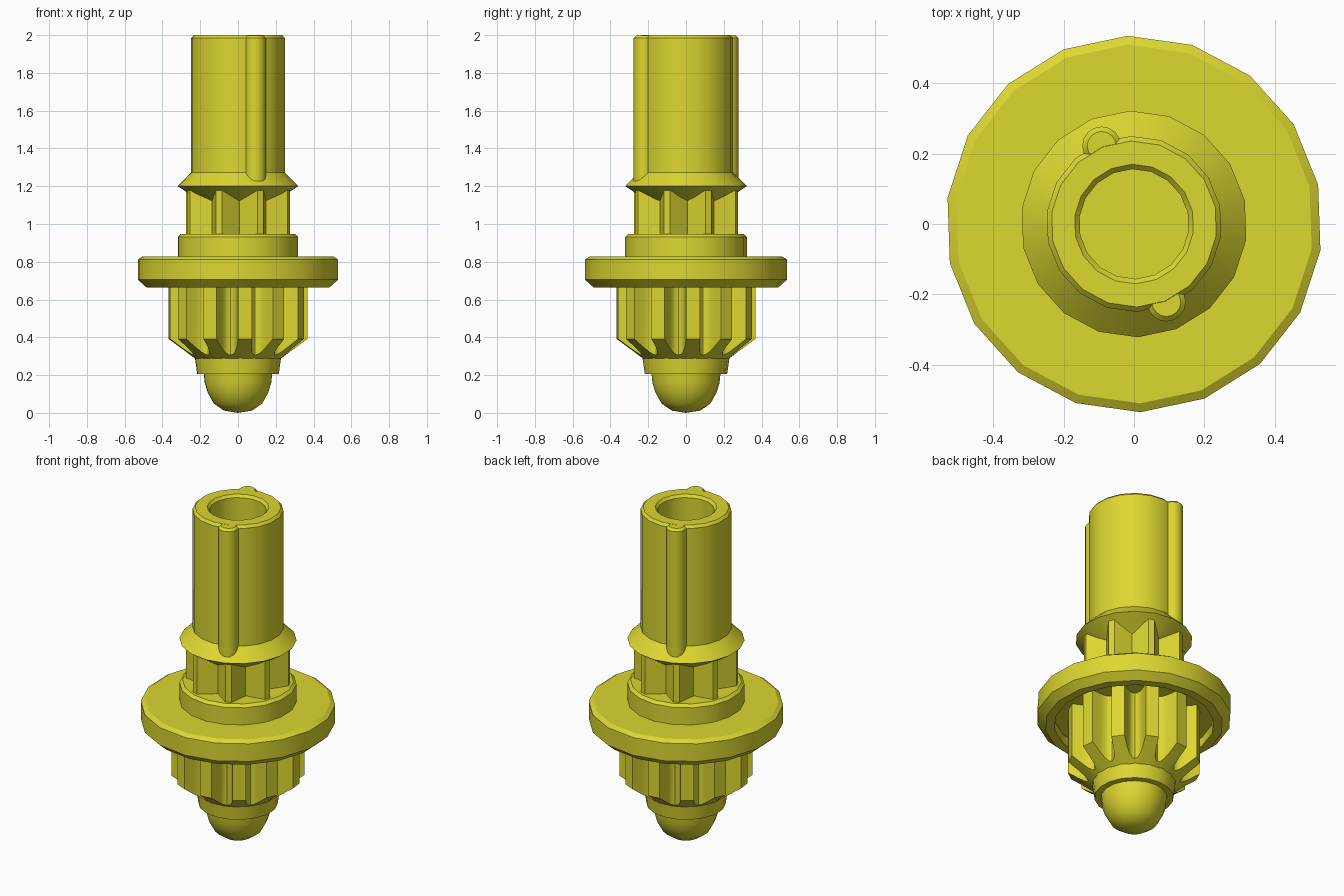
import bpy, bmesh, math
from math import sin, cos, radians, pi

if "Cube" in bpy.data.objects:
    bpy.data.objects.remove(bpy.data.objects["Cube"])

yellow = bpy.data.materials.new("olive yellow")
yellow.diffuse_color = (0.72, 0.68, 0.03, 1)
yellow.use_nodes = True
yellow.node_tree.nodes["Principled BSDF"].inputs["Base Color"].default_value = yellow.diffuse_color


def finish(name, bm, angle=28):
    bmesh.ops.recalc_face_normals(bm, faces=bm.faces)
    mesh = bpy.data.meshes.new(name)
    bm.to_mesh(mesh)
    bm.free()
    mesh.materials.append(yellow)
    ob = bpy.data.objects.new(name, mesh)
    bpy.context.collection.objects.link(ob)
    bpy.ops.object.select_all(action='DESELECT')
    ob.select_set(True)
    bpy.context.view_layer.objects.active = ob
    bpy.ops.object.shade_smooth_by_angle(angle=radians(angle))
    return ob


def skin(bm, rings):
    """Join a list of equal-length vertex rings."""
    for a, b in zip(rings, rings[1:]):
        n = len(a)
        for i in range(n):
            j = (i + 1) % n
            bm.faces.new((a[i], a[j], b[j], b[i]))


def lathe(name, profile, sides=18, phase=2, center=(0, 0)):
    """Revolve (radius, z) points; points on the axis collapse to one vertex."""
    bm = bmesh.new()
    rings = [[bm.verts.new((center[0] + r * cos(2 * pi * i / sides + radians(phase + 90)),
                            center[1] + r * sin(2 * pi * i / sides + radians(phase + 90)), z))
              for i in range(sides)] for r, z in profile]
    skin(bm, rings)
    bmesh.ops.remove_doubles(bm, verts=bm.verts, dist=1e-5)
    return finish(name, bm)


def fluted(name, tooth, count, phase, start, end, core, angle=28):
    """Toothed column: tooth = (degrees, radius) points; start/end give z from radius."""
    bm = bmesh.new()
    pts = [(radians(phase + 360 * k / count + a), r) for k in range(count) for a, r in tooth]

    def ring(radius, z):
        return [bm.verts.new((radius(r) * cos(a), radius(r) * sin(a), z(radius(r))))
                for a, r in pts]
    skin(bm, [ring(lambda r: core, start), ring(lambda r: r, start),
              ring(lambda r: r, end), ring(lambda r: core, end)])
    return finish(name, bm, angle)


# Rounded tip and its short neck
lathe("tip_dome", [(0, 0), (0.075, 0.012), (0.13, 0.05), (0.163, 0.11),
                   (0.178, 0.16), (0.184, 0.22), (0, 0.22)])
lathe("tip_neck", [(0, 0.205), (0.218, 0.205), (0.23, 0.29), (0, 0.29)])

# Lower gear with round valleys and a tapered lower end
fluted("lower_gear",
       [(-5.8, 0.367), (5.8, 0.367), (7.2, 0.31), (9, 0.276), (12, 0.257),
        (15, 0.252), (18, 0.257), (21, 0.276), (22.8, 0.31)],
       12, -84, lambda r: 0.29 + (r - 0.23) * 0.74, lambda r: 0.73, 0.2, 34)

# Wide disc, hollow underneath
lathe("disc", [(0, 0.72), (0.44, 0.72), (0.44, 0.665), (0.49, 0.665), (0.535, 0.705),
               (0.535, 0.812), (0.51, 0.828), (0, 0.828)])
lathe("disc_step", [(0, 0.82), (0.322, 0.82), (0.322, 0.932), (0.305, 0.948), (0, 0.948)])

# Upper ridged neck with V-shaped valleys
fluted("upper_neck", [(-3.5, 0.287), (3.5, 0.287), (22.5, 0.203)], 8, -90 + 24.5,
       lambda r: 0.94, lambda r: 1.2 - (0.32 - r) * 0.66, 0.12, 15)

# Collar, coned above and below
lathe("collar", [(0, 1.1), (0.17, 1.1), (0.322, 1.2), (0.25, 1.272), (0, 1.272)])

# Hollow shaft
lathe("shaft", [(0, 1.25), (0.25, 1.25), (0.25, 1.985), (0.236, 2.0), (0.17, 2.0),
                (0.156, 1.985), (0.156, 1.3), (0, 1.3)])

# Two opposite key ribs running down into the collar
for side, name in ((1, "front_rib"), (-1, "back_rib")):
    lathe(name, [(0, 1.2), (0.055, 1.2), (0.055, 1.985), (0.041, 1.999), (0, 1.999)],
          16, 0, (0.092 * side, -0.222 * side))
